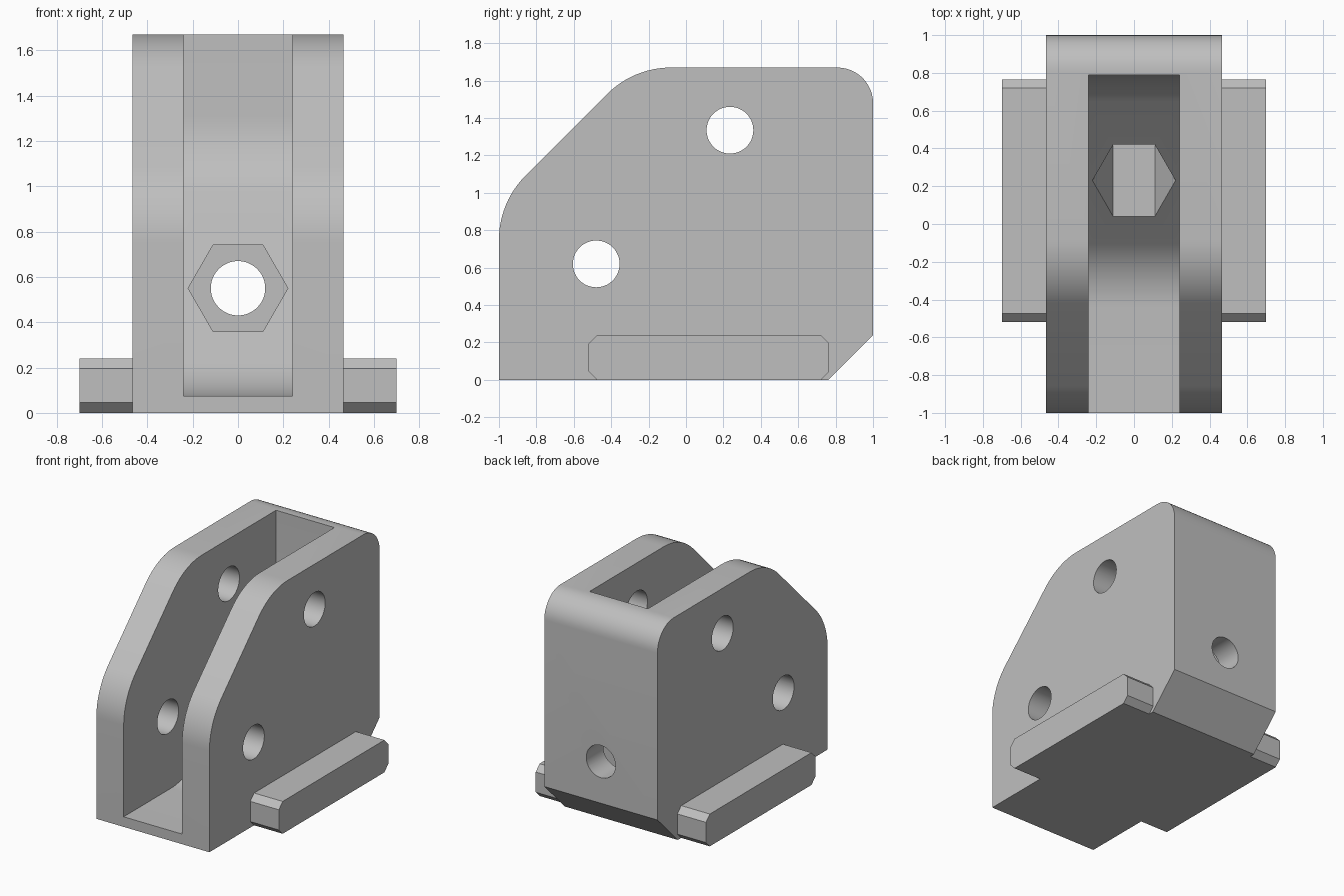
import bpy, bmesh, math
from mathutils import Vector, Matrix

if "Cube" in bpy.data.objects:
    bpy.data.objects.remove(bpy.data.objects["Cube"])

GREY = (0.52, 0.52, 0.52, 1)
mat = bpy.data.materials.new("plain grey")
mat.use_nodes = True
mat.diffuse_color = GREY
mat.node_tree.nodes["Principled BSDF"].inputs["Base Color"].default_value = GREY


def rounded(corners, steps=12):
    """Profile from (y, z, tangent length) corners, with arcs where the length is set."""
    points = []
    for i, (y, z, length) in enumerate(corners):
        p = Vector((y, z))
        if not length:
            points.append(p)
            continue
        before = (Vector(corners[i - 1][:2]) - p).normalized()
        after = (Vector(corners[(i + 1) % len(corners)][:2]) - p).normalized()
        half = before.angle(after) / 2
        radius = length * math.tan(half)
        centre = p + (before + after).normalized() * length / math.cos(half)
        start = p + before * length - centre
        end = p + after * length - centre
        sweep = math.pi - 2 * half
        for k in range(steps + 1):
            t = sweep * k / steps
            arc = start * math.sin(sweep - t) + end * math.sin(t)
            points.append(centre + arc.normalized() * radius)
    return points


def finish(name, bm):
    bmesh.ops.recalc_face_normals(bm, faces=bm.faces)
    mesh = bpy.data.meshes.new(name)
    bm.to_mesh(mesh)
    bm.free()
    mesh.materials.append(mat)
    obj = bpy.data.objects.new(name, mesh)
    bpy.context.collection.objects.link(obj)
    return obj


def extrude_x(name, profile, x0, x1):
    bm = bmesh.new()
    face = bm.faces.new([bm.verts.new((x0, y, z)) for y, z in profile])
    new = bmesh.ops.extrude_face_region(bm, geom=[face])["geom"]
    moved = [v for v in new if isinstance(v, bmesh.types.BMVert)]
    bmesh.ops.translate(bm, verts=moved, vec=(x1 - x0, 0, 0))
    return finish(name, bm)


def rod(name, sides, radius, depth, centre, axis):
    bm = bmesh.new()
    turn = Matrix.Rotation(math.pi / 2, 4, axis)
    bmesh.ops.create_cone(bm, cap_ends=True, segments=sides, radius1=radius, radius2=radius,
                          depth=depth, matrix=Matrix.Translation(centre) @ turn)
    # Put a hexagon's points on the left and right
    if sides == 6:
        far = max(abs(v.co.x - centre[0]) for v in bm.verts)
        if far < radius * 0.95:
            bmesh.ops.rotate(bm, verts=bm.verts, cent=centre,
                             matrix=Matrix.Rotation(math.pi / 6, 3, "Y"))
    return finish(name, bm)


def activate(obj):
    bpy.ops.object.select_all(action="DESELECT")
    obj.select_set(True)
    bpy.context.view_layer.objects.active = obj


# Bracket block with its rounded side outline
block = extrude_x("bracket_body", rounded([
    (-1, 0, 0), (0.76, 0, 0), (1, 0.24, 0), (1, 1.67, 0.19),
    (-0.28, 1.67, 0.2), (-1, 0.95, 0.2)]), -0.465, 0.465)

# Slot with sloping floor, bolt hole with nut pocket, and cross pin holes
cutters = [
    extrude_x("slot_cutter", rounded([
        (-1.2, 0.075, 0), (-0.245, 0.075, 0.2), (0.79, 1.11, 0.2),
        (0.79, 1.9, 0), (-1.2, 1.9, 0)]), -0.24, 0.24),
    rod("nut_pocket_cutter", 6, 0.22, 0.8, (0, 0.4, 0.55), "X"),
    rod("bolt_hole_cutter", 48, 0.12, 1.2, (0, 0.7, 0.55), "X"),
    rod("upper_pin_cutter", 48, 0.125, 2, (0, 0.235, 1.335), "Y"),
    rod("lower_pin_cutter", 48, 0.125, 2, (0, -0.48, 0.62), "Y"),
]
for cutter in cutters:
    cutter.hide_render = True
    activate(block)
    mod = block.modifiers.new("cut", "BOOLEAN")
    mod.operation = "DIFFERENCE"
    mod.solver = "EXACT"
    mod.object = cutter
    bpy.ops.object.modifier_apply(modifier=mod.name)
    bpy.data.objects.remove(cutter)
activate(block)
bpy.ops.object.shade_smooth_by_angle(angle=math.radians(25))

# Chamfered side rails
c = 0.045
y0, y1, top = -0.52, 0.765, 0.24
rail = [(y0 + c, 0), (y1 - c, 0), (y1, c), (y1, top - c),
        (y1 - c, top), (y0 + c, top), (y0, top - c), (y0, c)]
for side, sign in (("left", 1), ("right", -1)):
    extrude_x(side + "_rail", rail, sign * 0.46, sign * 0.70)
